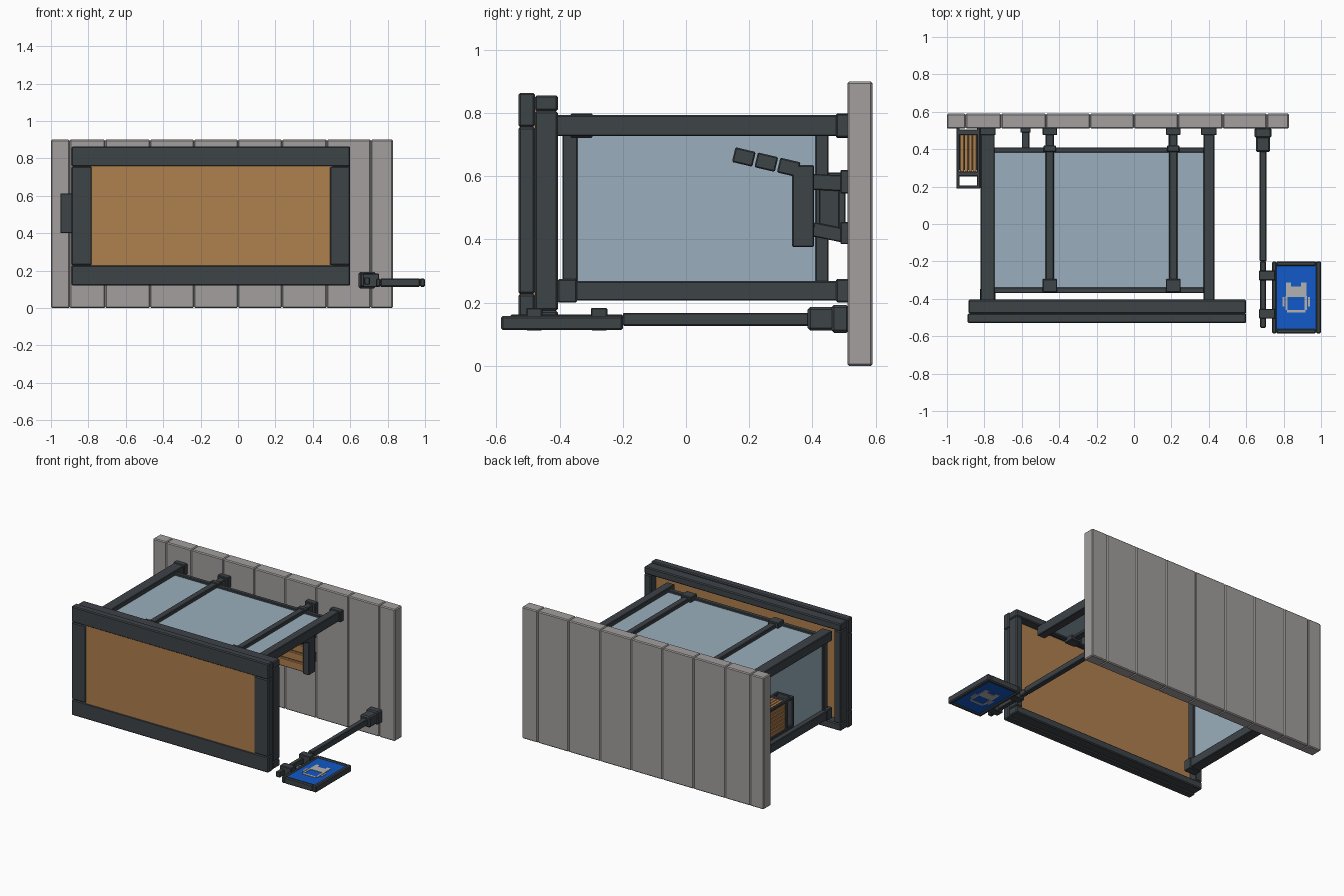
import bpy, bmesh, math
from mathutils import Matrix, Vector


def mat(name, c):
    m = bpy.data.materials.new(name)
    m.diffuse_color = (*c, 1)
    return m


DARK = mat("dark_metal", (0.047, 0.056, 0.064))
WOOD = mat("orange_wood", (0.43, 0.215, 0.075))
GLASS = mat("pale_blue_glass", (0.32, 0.43, 0.51))
STONE = mat("grey_concrete", (0.36, 0.345, 0.34))
BLUE = mat("sign_blue", (0.006, 0.10, 0.58))
ICON = mat("icon_grey", (0.45, 0.45, 0.45))


def boxes(name, material, items, bevel=0.004):
    """One object from boxes (x0, x1, y0, y1, z0, z1[, angle about x])."""
    bm = bmesh.new()
    for it in items:
        x0, x1, y0, y1, z0, z1 = it[:6]
        rot = Matrix.Rotation(it[6] if len(it) > 6 else 0, 4, 'X')
        c = Vector(((x0 + x1) / 2, (y0 + y1) / 2, (z0 + z1) / 2))
        m = Matrix.Translation(c) @ rot @ Matrix.Diagonal((x1 - x0, y1 - y0, z1 - z0, 1))
        bmesh.ops.create_cube(bm, size=1, matrix=m)
    me = bpy.data.meshes.new(name)
    bm.to_mesh(me)
    bm.free()
    me.materials.append(material)
    ob = bpy.data.objects.new(name, me)
    bpy.context.collection.objects.link(ob)
    if bevel:
        b = ob.modifiers.new("bevel", 'BEVEL')
        b.width = bevel
        b.segments = 1
    return ob


def ring(name, material, x0, x1, z0, z1, w, h, y0, y1, bevel=0.004):
    """Rectangular frame in the xz plane; side width w, top and bottom width h."""
    return boxes(name, material, [
        (x0, x1, y0, y1, z0, z0 + h), (x0, x1, y0, y1, z1 - h, z1),
        (x0, x0 + w, y0, y1, z0 + h, z1 - h), (x1 - w, x1, y0, y1, z0 + h, z1 - h)], bevel)


# Paved base, a row of slabs
seams = [-1, -.9, -.71, -.47, -.235, 0, .235, .475, .71, .828]
boxes("base_slabs", STONE, [(a, b, .51, .59, 0, .9) for a, b in zip(seams, seams[1:])], .006)

# Roof: outer frame, inner lip and wooden panel
ring("roof_frame", DARK, -.89, .60, .12, .864, .11, .108, -.53, -.478, .006)
ring("roof_lip", DARK, -.885, .60, .125, .856, .05, .05, -.478, -.405, .006)
boxes("roof_panel", WOOD, [(-.84, .555, -.477, -.462, .17, .81), (-.785, .505, -.526, -.47, .222, .762)], 0)

# Wall posts
boxes("wall_posts", DARK, [
    (-.82, -.745, -.41, .515, .727, .793),
    (.372, .43, -.41, .515, .727, .793),
    (-.82, -.745, -.41, .515, .207, .268)])
boxes("wall_mullions", DARK, [(x - .022, x + .022, -.36, .515, .735, .787) for x in (-.45, .21)])

# Clamps and feet on the posts
clamps = []
for x in (-.45, .21):
    for y0, y1, r in ((-.365, -.295, .039), (.385, .42, .033), (.475, .515, .039)):
        clamps.append((x - r, x + r, y0, y1, .76 - r, .76 + r))
for x, z in ((-.782, .238), (-.782, .76), (.40, .76)):
    clamps.append((x - .042, x + .042, .475, .515, z - .037, z + .037))
clamps.append((-.824, -.74, -.405, -.345, .20, .275))
boxes("post_clamps", DARK, clamps)

# Cross rails of the back wall and the left side wall
boxes("back_wall_rails", DARK, [(-.75, .38, .383, .41, .74, .778), (-.75, .38, -.37, -.34, .74, .778)], .003)
boxes("side_wall_rails", DARK, [(-.80, -.762, .41, .45, .26, .735), (-.80, -.762, -.39, -.343, .26, .735)], .003)

# Glass panes
boxes("back_glass", GLASS, [(-.748, .375, -.345, .388, .752, .764)], 0)
boxes("side_glass", GLASS, [(-.787, -.775, -.348, .415, .265, .73)], 0)

# Bench: seat and tilted back made of slats, dark end caps and legs
BX0, BX1, CAP = -.68, .30, .045
seat = [(.342, .40, z, z + .055) for z in (.385, .447, .509, .571)]
back = [(.15 + i * .071, .15 + i * .071 + .066, .637 - i * .0165, .685 - i * .0165, -.23) for i in range(3)]
boxes("bench_slats", WOOD, [(BX0 + CAP, BX1 - CAP, *s) for s in seat + back])
caps = []
for x0, x1 in ((BX0, BX0 + CAP), (BX1 - CAP, BX1)):
    caps.append((x0, x1, .336, .405, .376, .635))
    caps += [(x0, x1, *b) for b in back]
boxes("bench_end_caps", DARK, caps)
legs = []
for x in (-.58, .205):
    legs += [(x - .02, x + .02, .40, .50, .555, .605, -.05), (x - .02, x + .02, .40, .50, .40, .445, -.2),
             (x - .012, x + .012, .42, .485, .43, .57),
             (x - .026, x + .026, .488, .515, .545, .62), (x - .026, x + .026, .488, .515, .385, .455)]
boxes("bench_legs", DARK, legs, .003)

# Litter bin outside the left wall: frame, slats and raised lid
X0, X1, Z0, Z1 = -.95, -.822, .40, .612
posts = [(x, x + .018, .20, .515, z, z + .018) for x in (X0, X1 - .018) for z in (Z0, Z1 - .018)]
boxes("bin_posts", DARK, posts, .003)
ring("bin_top_rim", DARK, X0, X1, Z0, Z1, .02, .02, .255, .28, .003)
ring("bin_bottom_rim", DARK, X0, X1, Z0, Z1, .02, .02, .475, .505, .003)
boxes("bin_lid", DARK, [(X0, X1, .19, .207, Z0, Z1)], .003)
boxes("bin_liner", DARK, [(X0 + .015, X1 - .015, .29, .49, Z0 + .015, Z1 - .015)], 0)
slats = []
for i in range(4):
    a = X0 + .02 + i * .0225
    slats += [(a, a + .02, .27, .48, z, z + .012) for z in (Z0 + .004, Z1 - .016)]
for i in range(7):
    a = Z0 + .02 + i * .025
    slats += [(x, x + .012, .27, .48, a, a + .022) for x in (X0 + .004, X1 - .016)]
boxes("bin_slats", WOOD, slats, .002)

# Sign pole with ground socket and brackets
boxes("sign_pole", DARK, [(.672, .708, -.20, .40, .127, .168), (.675, .705, -.555, -.20, .125, .163)])
boxes("sign_socket", DARK, [(.652, .728, .385, .47, .112, .186), (.645, .735, .46, .515, .105, .193)], .008)
boxes("sign_brackets", DARK, [(.668, .755, y - .026, y + .026, .112, .184) for y in (-.275, -.48)])

# Sign board with blue faces on both sides
boxes("sign_frame", DARK, [
    (.738, .762, -.585, -.20, .113, .158), (.972, 1.0, -.585, -.20, .113, .158),
    (.76, .974, -.585, -.562, .113, .158), (.76, .974, -.224, -.20, .113, .158)], .006)
boxes("sign_panel", BLUE, [(.755, .98, -.575, -.21, .12, .151)], 0)

# Plain bus pictogram plates on both sign faces
strokes = [(.812, .922, -.39, -.335), (.812, .84, -.335, -.312), (.894, .922, -.335, -.312),
           (.81, .822, -.46, -.385), (.912, .924, -.46, -.385), (.818, .916, -.474, -.46),
           (.794, .804, -.44, -.39), (.93, .94, -.44, -.39)]
boxes("sign_pictogram", ICON, [(*s, z, z + .004) for s in strokes for z in (.1165, .1505)], 0)
